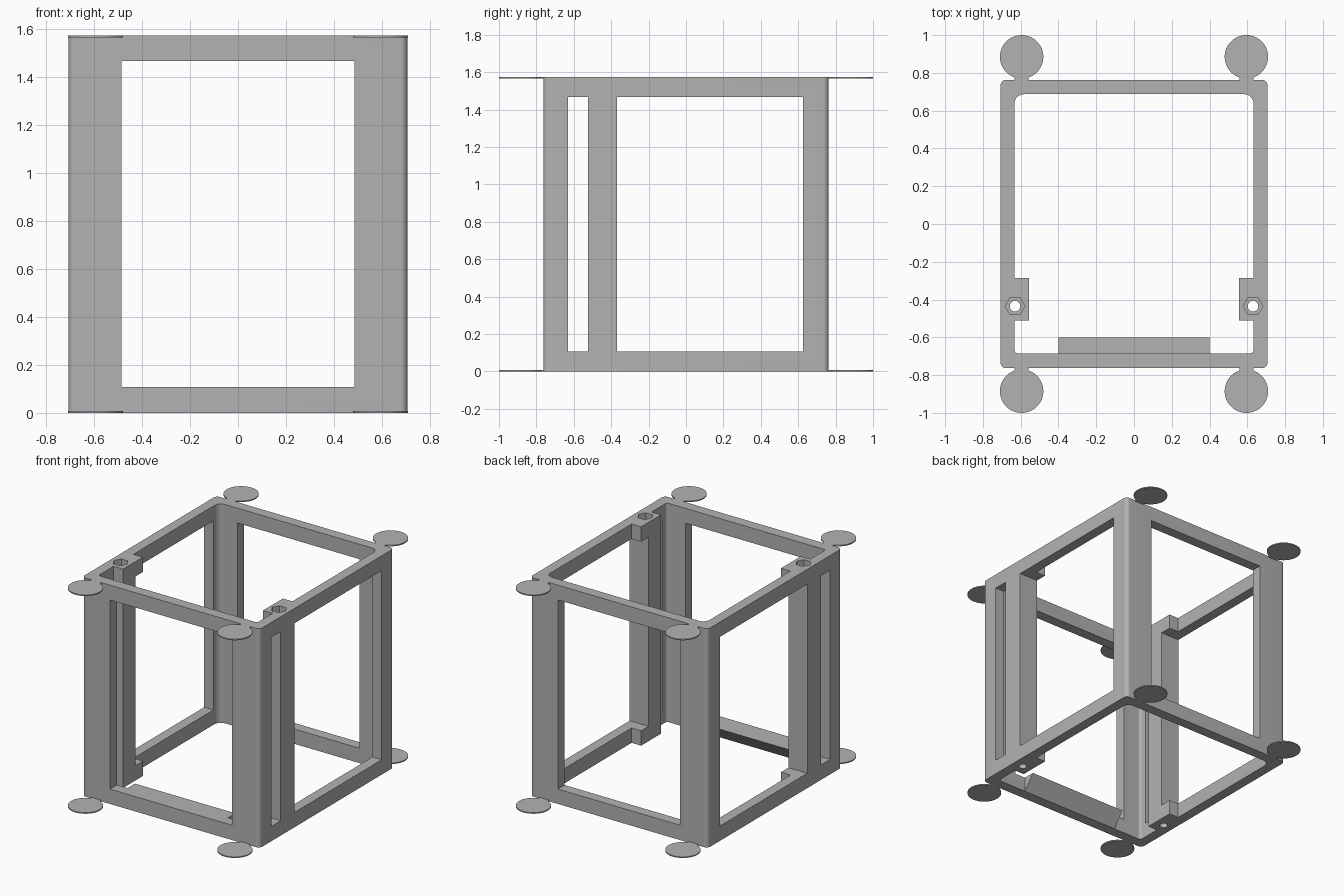
import bpy, bmesh, math
from mathutils import Vector

if "Cube" in bpy.data.objects:
    bpy.data.objects.remove(bpy.data.objects["Cube"])

H = 1.575             # overall height
RAIL = 0.107          # height of the top and bottom rails
X, Y = 0.707, 0.763   # outer half sizes

gray = bpy.data.materials.new("plain_gray")
gray.use_nodes = True
gray.diffuse_color = (0.448, 0.448, 0.448, 1)
gray.node_tree.nodes["Principled BSDF"].inputs["Base Color"].default_value = gray.diffuse_color


def prism(name, outline, low, high, axis="Z"):
    """Extrude a closed outline: (x, y) along z, or (y, z) along x."""
    bm = bmesh.new()
    place = (lambda a, b: (a, b, low)) if axis == "Z" else (lambda a, b: (low, a, b))
    face = bm.faces.new([bm.verts.new(place(a, b)) for a, b in outline])
    extruded = bmesh.ops.extrude_face_region(bm, geom=[face])["geom"]
    shift = Vector((0, 0, high - low)) if axis == "Z" else Vector((high - low, 0, 0))
    bmesh.ops.translate(bm, vec=shift, verts=[v for v in extruded if isinstance(v, bmesh.types.BMVert)])
    bmesh.ops.recalc_face_normals(bm, faces=bm.faces)
    mesh = bpy.data.meshes.new(name)
    bm.to_mesh(mesh)
    bm.free()
    mesh.materials.append(gray)
    obj = bpy.data.objects.new(name, mesh)
    bpy.context.collection.objects.link(obj)
    return obj


def arc(cx, cy, r, start, end, steps):
    angles = [start + (end - start) * i / steps for i in range(steps + 1)]
    return [(cx + r * math.cos(a), cy + r * math.sin(a)) for a in angles]


def rounded(x, y0, y1, r_front, r_back):
    """Rectangle outline centred on x with separate front and back corner radii."""
    corners = [(x, y1, -1, -1, r_back), (-x, y1, 1, -1, r_back),
               (-x, y0, 1, 1, r_front), (x, y0, -1, 1, r_front)]
    points = []
    for i, (cx, cy, sx, sy, r) in enumerate(corners):
        a = i * math.pi / 2
        points += arc(cx + sx * r, cy + sy * r, r, a, a + math.pi / 2, 8)
    return points


def box(name, x0, x1, y0, y1, z0, z1):
    return prism(name, [(x0, y0), (x1, y0), (x1, y1), (x0, y1)], z0, z1)


def combine(target, tool, operation):
    mod = target.modifiers.new(operation, "BOOLEAN")
    mod.operation, mod.solver, mod.object = operation, "EXACT", tool
    bpy.context.view_layer.objects.active = target
    bpy.ops.object.modifier_apply(modifier=mod.name)
    bpy.data.objects.remove(tool)


def smooth(obj):
    bpy.ops.object.select_all(action="DESELECT")
    obj.select_set(True)
    bpy.context.view_layer.objects.active = obj
    bpy.ops.object.shade_smooth_by_angle(angle=math.radians(30))


# Open rounded shell
frame = prism("frame", rounded(X, -Y, Y, 0.03, 0.03), 0, H)
combine(frame, prism("core", rounded(0.633, -0.685, 0.687, 0.02, 0.05), -1, H + 1), "DIFFERENCE")

# Window openings through front/back and through both sides
combine(frame, box("front_window", -0.485, 0.485, -1, 1, RAIL, H - RAIL), "DIFFERENCE")
for y0, y1 in ((-0.63, -0.524), (-0.37, 0.625)):
    combine(frame, box("side_window", -1, 1, y0, y1, RAIL, H - RAIL), "DIFFERENCE")

# Inner columns with deeper end blocks, and bolt holes with hexagonal pockets
for s in (-1, 1):
    x0, x1 = sorted((s * 0.557, s * 0.67))
    combine(frame, box("column", x0, x1, -0.511, -0.37, 0, H), "UNION")
    for z0, z1 in ((0, RAIL), (H - RAIL, H)):
        combine(frame, box("end_block", x0, x1, -0.511, -0.285, z0, z1), "UNION")
    hole = arc(s * 0.63, -0.435, 0.028, 0, math.tau, 32)[:-1]
    pocket = arc(s * 0.63, -0.435, 0.052, 0, math.tau, 6)[:-1]
    combine(frame, prism("bolt_hole", hole, -1, H + 1), "DIFFERENCE")
    combine(frame, prism("nut_pocket", pocket, H - 0.05, H + 1), "DIFFERENCE")
smooth(frame)

# Wedge ledge behind the lower front rail
prism("front_ledge", [(-0.685, 0), (-0.685, RAIL), (-0.6, RAIL)], -0.4, 0.4, "X")

# Thin round corner pads with short necks, top and bottom
R, NECK, T = 0.115, 0.037, 0.008
half = math.asin(NECK / R)
for sx in (-1, 1):
    for sy in (-1, 1):
        for level, z in (("bottom", 0), ("top", H - T)):
            loop = arc(0, 0, R, -math.pi / 2 + half, 1.5 * math.pi - half, 56)
            loop += [(-NECK, Y - 0.885), (NECK, Y - 0.885)]
            outline = [(sx * (0.595 + px), sy * (0.885 + py)) for px, py in loop]
            side = "left" if sx > 0 else "right"
            end = "back" if sy > 0 else "front"
            smooth(prism(f"{level}_{end}_{side}_pad", outline, z, z + T))
